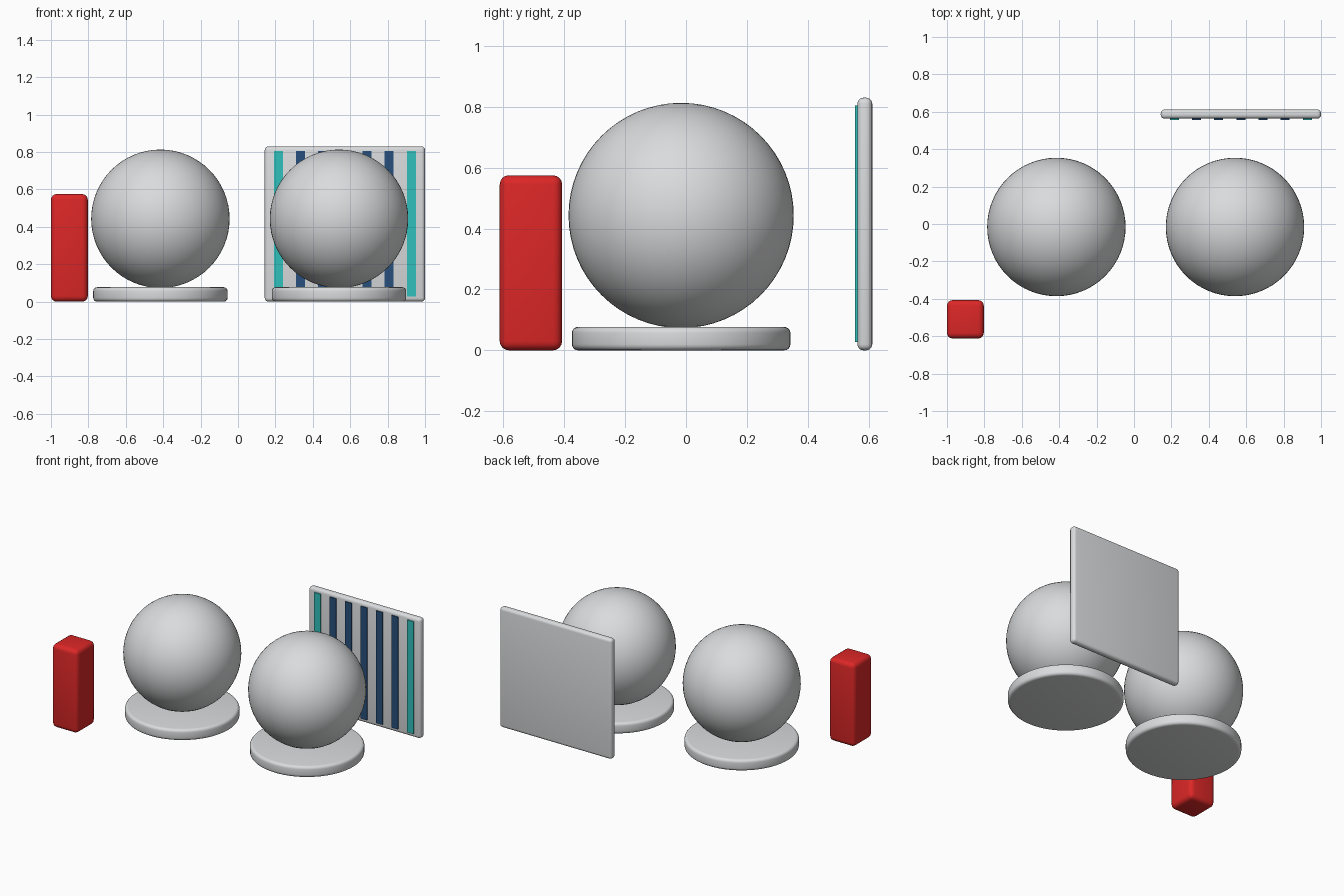
import bpy
import math

cube = bpy.data.objects.get("Cube")
if cube:
    bpy.data.objects.remove(cube, do_unlink=True)


def make_material(name, color):
    mat = bpy.data.materials.new(name)
    mat.use_nodes = True
    mat.diffuse_color = (*color, 1)
    mat.node_tree.nodes["Principled BSDF"].inputs["Base Color"].default_value = (*color, 1)
    return mat


GRAY = make_material("light gray", (0.70, 0.71, 0.72))
RED = make_material("red", (0.72, 0.02, 0.02))
TEAL = make_material("teal", (0.03, 0.53, 0.50))
NAVY = make_material("navy", (0.02, 0.08, 0.20))


def finish(name, mat, bevel=0):
    """Name and colour the active object, round its edges and smooth it."""
    obj = bpy.context.object
    obj.name = name
    obj.data.materials.append(mat)
    if bevel:
        mod = obj.modifiers.new("rounded edges", "BEVEL")
        mod.width = bevel
        mod.segments = 4
        mod.limit_method = "ANGLE"
        mod.angle_limit = math.radians(40)
        bpy.ops.object.modifier_apply(modifier=mod.name)
    bpy.ops.object.shade_smooth_by_angle(angle=math.radians(35))


def box(name, low, high, mat, bevel=0):
    center = [(a + b) / 2 for a, b in zip(low, high)]
    bpy.ops.mesh.primitive_cube_add(size=1, location=center)
    bpy.context.object.scale = [b - a for a, b in zip(low, high)]
    bpy.ops.object.transform_apply(location=False, rotation=False, scale=True)
    finish(name, mat, bevel)


# Two balls, each resting on a round base
for side, x in (("right", -0.415), ("left", 0.54)):
    bpy.ops.mesh.primitive_cylinder_add(vertices=64, radius=0.359, depth=0.077,
                                        location=(x, -0.016, 0.0385))
    finish(side + "_base", GRAY, 0.02)
    bpy.ops.mesh.primitive_uv_sphere_add(segments=64, ring_count=32, radius=0.37,
                                         location=(x, -0.016, 0.443))
    finish(side + "_ball", GRAY)

# Upright red block
box("red_block", (-1, -0.612, 0), (-0.803, -0.407, 0.575), RED, 0.03)

# Back panel with raised vertical stripes, teal at both ends
box("back_panel", (0.143, 0.563, 0), (1, 0.612, 0.83), GRAY, 0.02)
for i in range(7):
    x = 0.5715 + (i - 3) * 0.1185
    box(f"stripe_{i + 1}", (x - 0.024, 0.556, 0.028), (x + 0.024, 0.565, 0.804),
        TEAL if i in (0, 6) else NAVY)
